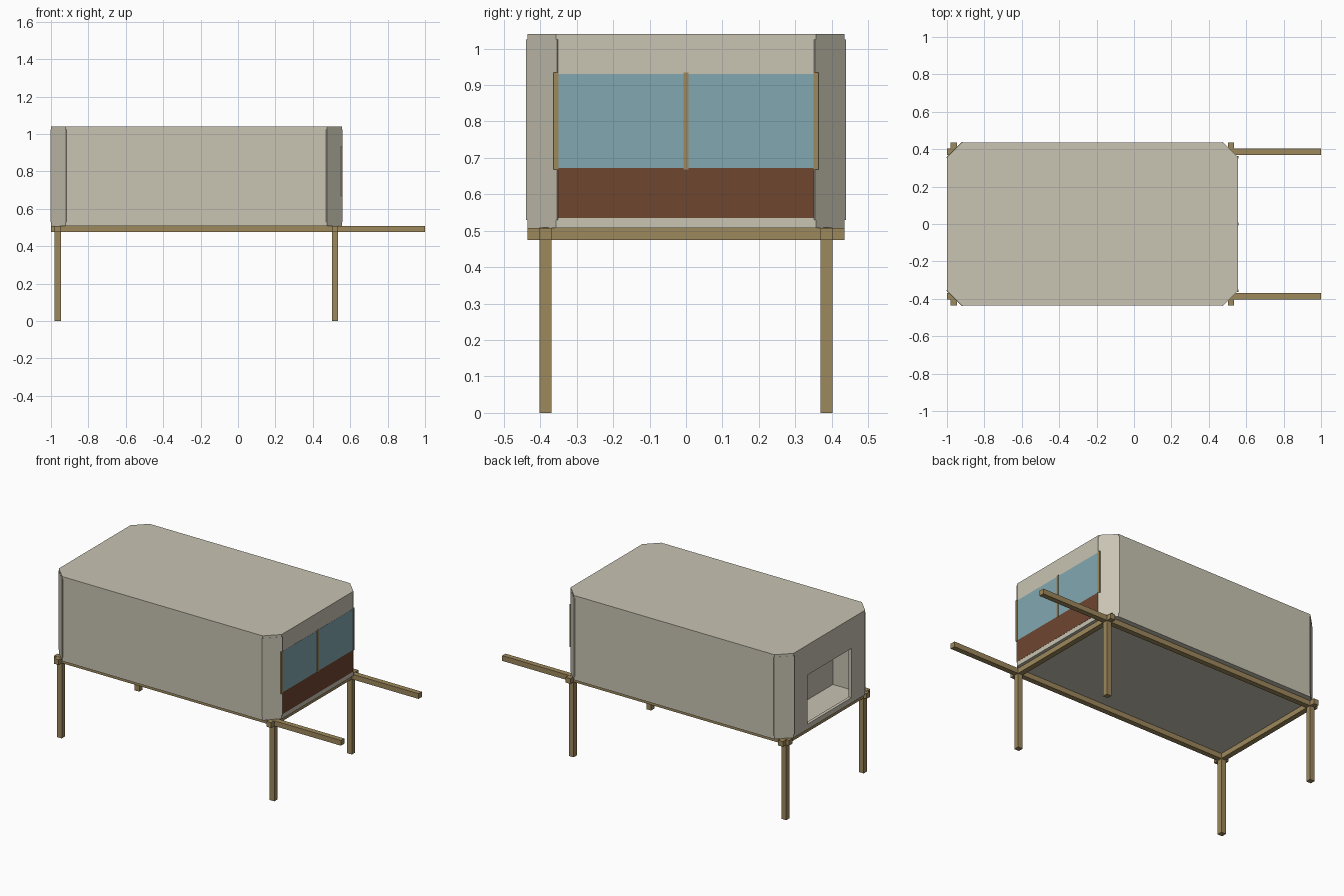
import bpy, bmesh, math
from mathutils import Matrix

default = bpy.data.objects.get("Cube")
if default:
    bpy.data.objects.remove(default, do_unlink=True)


def material(name, rgb):
    # 8-bit display colour converted to linear values
    lin = [((c / 255 + 0.055) / 1.055) ** 2.4 for c in rgb]
    mat = bpy.data.materials.new(name)
    mat.use_nodes = True
    mat.diffuse_color = (*lin, 1)
    mat.node_tree.nodes["Principled BSDF"].inputs["Base Color"].default_value = (*lin, 1)
    return mat


beige = material("beige panel", (200, 195, 178))
wood = material("timber", (158, 136, 92))
glass = material("blue glass", (130, 167, 176))
brown = material("brown board", (112, 70, 48))


def finish(name, bm, mat):
    bmesh.ops.recalc_face_normals(bm, faces=bm.faces)
    mesh = bpy.data.meshes.new(name)
    bm.to_mesh(mesh)
    bm.free()
    mesh.materials.append(mat)
    obj = bpy.data.objects.new(name, mesh)
    bpy.context.collection.objects.link(obj)
    return obj


def box(name, x, y, z, mat, turn=0):
    """Box from (min, max) pairs, optionally turned about its own vertical axis."""
    bm = bmesh.new()
    spans = (x, y, z)
    size = [b - a for a, b in spans]
    mid = [(a + b) / 2 for a, b in spans]
    bmesh.ops.create_cube(bm, size=1, matrix=Matrix.Translation(mid)
                          @ Matrix.Rotation(turn, 4, "Z") @ Matrix.Diagonal((*size, 1)))
    return finish(name, bm, mat)


def around(c, half):
    return (c - half, c + half)


# Cabin: box with chamfered upright corners
BACK, FRONT, SIDE, CUT = -1.0, 0.555, 0.435, 0.078
FLOOR, ROOF = 0.507, 1.04
bm = bmesh.new()
outline = []
for x, y, first in ((FRONT, SIDE, 0), (BACK, SIDE, 1), (BACK, -SIDE, 0), (FRONT, -SIDE, 1)):
    sx, sy = math.copysign(CUT, x), math.copysign(CUT, y)
    pair = [(x, y - sy), (x - sx, y)]
    outline += pair[::-1] if first else pair
base = bm.faces.new([bm.verts.new((x, y, FLOOR)) for x, y in outline])
top = bmesh.ops.extrude_face_region(bm, geom=[base])["geom"]
bmesh.ops.translate(bm, vec=(0, 0, ROOF - FLOOR),
                    verts=[g for g in top if isinstance(g, bmesh.types.BMVert)])
cabin = finish("cabin", bm, beige)

# Rear compartment and its doorway, cut out of the cabin
cutters = [box("room_cutter", (BACK + 0.02, -0.78), around(0, 0.35), (0.515, 1.02), beige),
           box("doorway_cutter", (BACK - 0.1, -0.9), around(0, 0.22), (0.54, 0.85), beige)]
for cutter in cutters:
    cutter.hide_render = True
    mod = cabin.modifiers.new(cutter.name, "BOOLEAN")
    mod.operation, mod.solver, mod.object = "DIFFERENCE", "EXACT", cutter
bpy.context.view_layer.update()
cut_mesh = bpy.data.meshes.new_from_object(
    cabin.evaluated_get(bpy.context.evaluated_depsgraph_get()))
cabin.modifiers.clear()
cabin.data = cut_mesh
for cutter in cutters:
    bpy.data.objects.remove(cutter, do_unlink=True)

# Corner panels: thin upright boards on the chamfers with slightly proud edges
for xn, xe, sx in (("front", FRONT, 1), ("rear", BACK, -1)):
    for yn, sy in (("left", 1), ("right", -1)):
        cx = xe - sx * (CUT / 2 + 0.004)
        cy = sy * (SIDE - CUT / 2 - 0.004)
        box(f"{xn}_{yn}_corner_panel", around(cx, 0.0065), around(cy, 0.0595),
            (0.53, 1.025), beige, sx * sy * math.pi / 4)

# End window, lower board and upright window bars
box("window_glass", (FRONT - 0.004, FRONT + 0.001), around(0, 0.357), (0.672, 0.93), glass)
box("lower_board", (FRONT - 0.004, FRONT + 0.001), around(0, 0.357), (0.535, 0.672), brown)
for name, y in (("right", -0.357), ("middle", 0), ("left", 0.357)):
    box(f"{name}_window_bar", around(FRONT, 0.004), around(y, 0.007), (0.668, 0.934), wood)

# Timber frame: carrying poles, cross beams and legs
HALF, LEG_Y = 0.0165, 0.386
BEAM = (0.475, 0.508)
for name, y in (("left", LEG_Y), ("right", -LEG_Y)):
    box(f"{name}_pole", (-1, 1), around(y, HALF), BEAM, wood)
for name, x in (("front", 0.519), ("rear", -0.964)):
    box(f"{name}_cross_beam", around(x, HALF), around(0, SIDE), BEAM, wood)
    for side, y in (("left", LEG_Y), ("right", -LEG_Y)):
        box(f"{name}_{side}_leg", around(x, HALF), around(y, HALF), (0, 0.509), wood)
